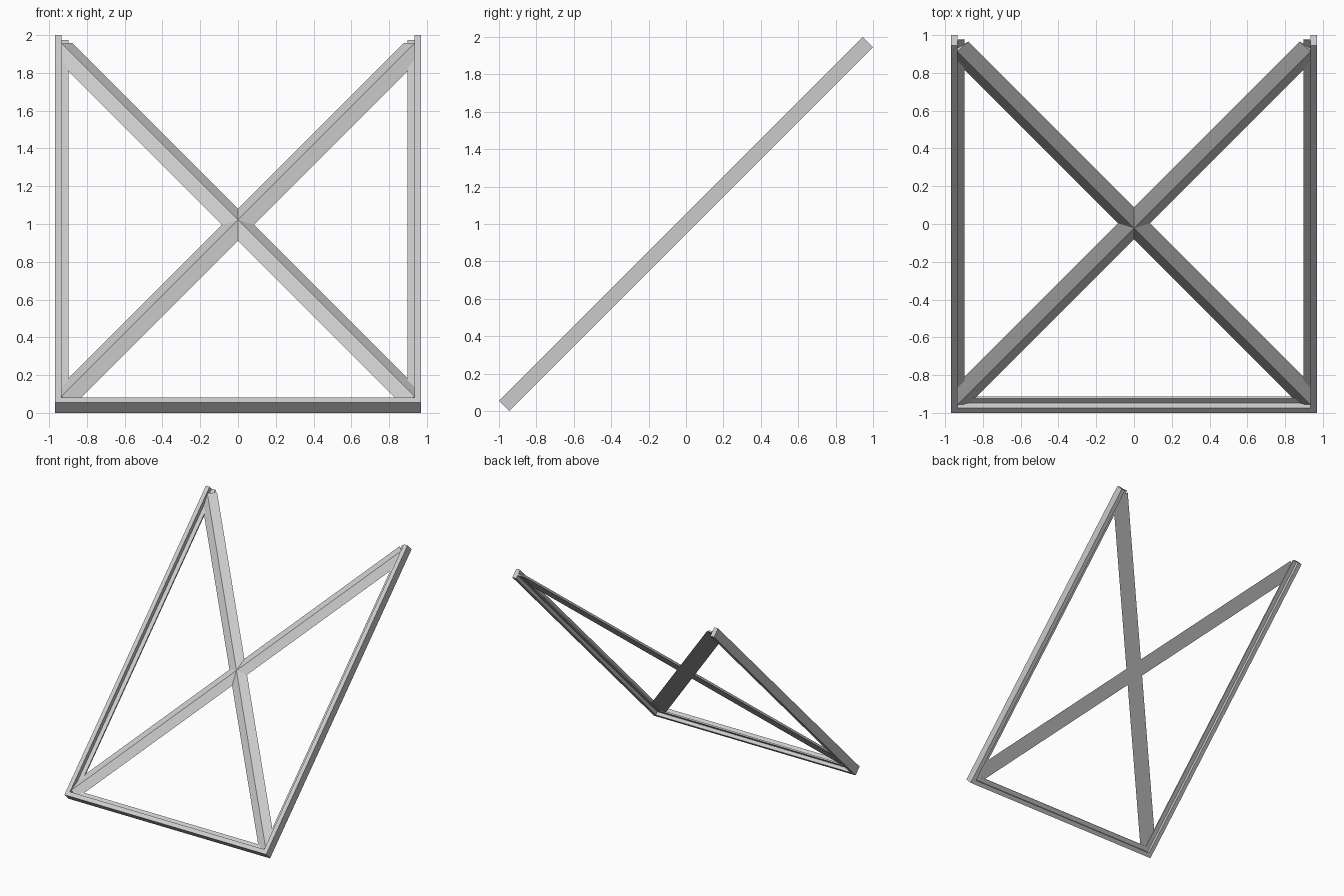
import bpy
import bmesh
from math import radians
from mathutils import Matrix, Vector

cube = bpy.data.objects.get("Cube")
if cube:
    bpy.data.objects.remove(cube, do_unlink=True)

grey = bpy.data.materials.new("light grey")
grey.use_nodes = True
colour = (0.6, 0.6, 0.6, 1)
grey.diffuse_color = colour
grey.node_tree.nodes["Principled BSDF"].inputs["Base Color"].default_value = colour

# The frame is laid out flat, then leaned back
LEAN = Matrix.Translation((0, 0, 1)) @ Matrix.Rotation(radians(45), 4, "X")
HALF_X, HALF_LEN, HALF_T = 0.97, 1.375, 0.039
RIM, LIP = 0.036, 0.072           # rim width, width including the inner lip
LIP_LOW, LIP_TOP = -0.01, 0.002
BRACE_HALF, BRACE_TOP = 0.069, 0.03


def finish(bm, name):
    bmesh.ops.recalc_face_normals(bm, faces=bm.faces)
    bm.transform(LEAN)
    mesh = bpy.data.meshes.new(name)
    bm.to_mesh(mesh)
    bm.free()
    mesh.materials.append(grey)
    bpy.context.collection.objects.link(bpy.data.objects.new(name, mesh))


def prism(profile, length):
    """Extrude a closed (side, height) profile along y, centred on the origin."""
    bm = bmesh.new()
    face = bm.faces.new([bm.verts.new((s, -length / 2, h)) for s, h in profile])
    new = bmesh.ops.extrude_face_region(bm, geom=[face])["geom"]
    verts = [v for v in new if isinstance(v, bmesh.types.BMVert)]
    bmesh.ops.translate(bm, verts=verts, vec=(0, length, 0))
    return bm


def clip(bm, point, normal):
    """Cut away everything beyond a plane and cap the opening."""
    geom = bm.verts[:] + bm.edges[:] + bm.faces[:]
    cut = bmesh.ops.bisect_plane(bm, geom=geom, plane_co=point, plane_no=normal,
                                 clear_outer=True)["geom_cut"]
    edges = [e for e in cut if isinstance(e, bmesh.types.BMEdge)]
    if edges:
        bmesh.ops.contextual_create(bm, geom=edges)


# T-shaped section: a full-depth outer rim with a thin lip on the inner side
rail_profile = [(0, -HALF_T), (RIM, -HALF_T), (RIM, LIP_LOW), (LIP, LIP_LOW),
                (LIP, LIP_TOP), (RIM, LIP_TOP), (RIM, HALF_T), (0, HALF_T)]

# Side rails
for side, name in ((1, "left_rail"), (-1, "right_rail")):
    rail = prism([(side * (HALF_X - s), h) for s, h in rail_profile], 2 * HALF_LEN)
    finish(rail, name)

# Bottom rail
bottom = prism(rail_profile, 2 * HALF_X)
bottom.transform(Matrix.Translation((0, -HALF_LEN, 0)) @ Matrix(
    ((0, 1, 0, 0), (1, 0, 0, 0), (0, 0, 1, 0), (0, 0, 0, 1))))
finish(bottom, "bottom_rail")

# Crossed braces with a ridged front and a flat back, trimmed at the rims
inner_x = HALF_X - RIM
inner_y = HALF_LEN - RIM
reach = Vector((inner_x, inner_x * 2 ** 0.5))
for side, name in ((1, "left_brace"), (-1, "right_brace")):
    brace = prism([(-BRACE_HALF, LIP_LOW + 0.005), (BRACE_HALF, LIP_LOW + 0.005),
                   (0, BRACE_TOP)], 2 * reach.length)
    angle = -side * Vector((0, 1)).angle(reach)
    brace.transform(Matrix.Rotation(angle, 4, "Z"))
    for end in (1, -1):
        clip(brace, (end * inner_x, 0, 0), (end, 0, 0))
    clip(brace, (0, -inner_y, 0), (0, -1, 0))
    finish(brace, name)
